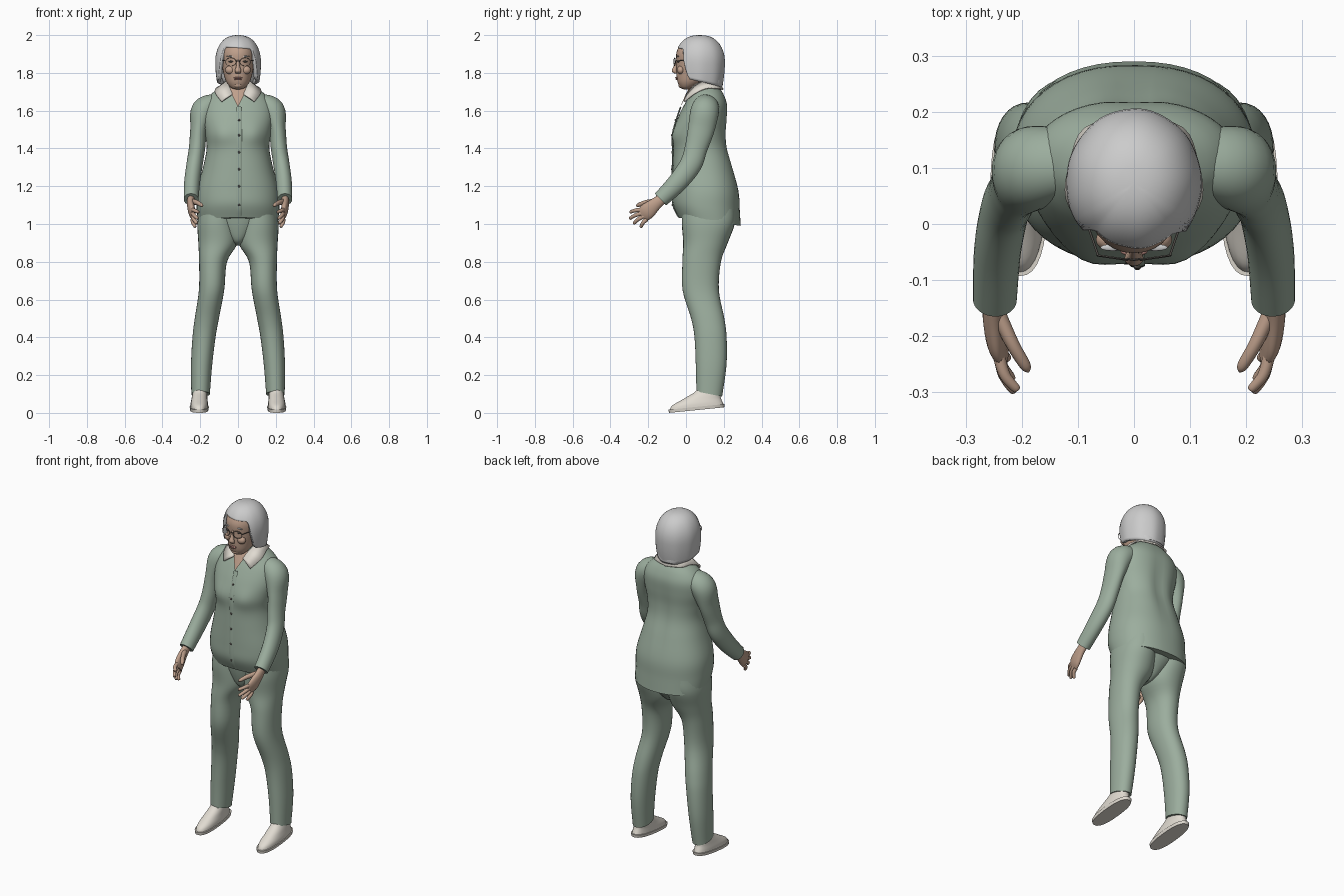
import bpy, bmesh
from math import sin, cos, pi, exp, radians
from mathutils import Vector

if "Cube" in bpy.data.objects:
    bpy.data.objects.remove(bpy.data.objects["Cube"])


def material(name, rgb):
    m = bpy.data.materials.new(name)
    m.diffuse_color = (*rgb, 1)
    m.use_nodes = True
    m.node_tree.nodes["Principled BSDF"].inputs["Base Color"].default_value = m.diffuse_color
    return m


GREEN = material("green_cloth", (0.33, 0.42, 0.34))
SKIN = material("skin", (0.52, 0.35, 0.26))
CREAM = material("cream", (0.75, 0.71, 0.64))
HAIR = material("grey_hair", (0.6, 0.6, 0.61))
DARK = material("dark", (0.1, 0.09, 0.08))
LIPS = material("lips", (0.42, 0.22, 0.19))


def build(name, verts, faces, mat, mirror=False, thick=0, angle=45):
    me = bpy.data.meshes.new(name)
    me.from_pydata(verts, [], faces)
    bm = bmesh.new()
    bm.from_mesh(me)
    bmesh.ops.remove_doubles(bm, verts=bm.verts, dist=1e-5)
    bmesh.ops.recalc_face_normals(bm, faces=bm.faces)
    bm.to_mesh(me)
    bm.free()
    ob = bpy.data.objects.new(name, me)
    bpy.context.collection.objects.link(ob)
    me.materials.append(mat)
    bpy.ops.object.select_all(action='DESELECT')
    ob.select_set(True)
    bpy.context.view_layer.objects.active = ob
    bpy.ops.object.shade_smooth_by_angle(angle=radians(angle))
    if thick:
        s = ob.modifiers.new("thickness", 'SOLIDIFY')
        s.thickness = thick
    if mirror:
        ob.modifiers.new("mirror", 'MIRROR')
    return ob


def spline(rows, steps):
    """Catmull-Rom through rows of numbers."""
    out = []
    for i in range(len(rows) - 1):
        a, b, c, d = (rows[max(0, min(len(rows) - 1, i + k))] for k in (-1, 0, 1, 2))
        for s in range(steps):
            t = s / steps
            out.append([0.5 * (2 * q + (r - p) * t + (2 * p - 5 * q + 4 * r - w) * t * t
                               + (3 * q - p - 3 * r + w) * t ** 3) for p, q, r, w in zip(a, b, c, d)])
    return out + [list(rows[-1])]


def loft(name, rows, mat, flat=True, mirror=False, power=2.0, sides=32, steps=5, warp=None):
    """rows: x, y, z, radius a, radius b[, tilt]; flat keeps rings level."""
    rows = spline([(*r, 0) if len(r) == 5 else r for r in rows], steps)
    verts = []
    for i, (x, y, z, ra, rb, tilt) in enumerate(rows):
        side, other = Vector((1, 0, 0)), Vector((0, 1, tilt))
        if not flat:
            t = Vector(rows[min(i + 1, len(rows) - 1)][:3]) - Vector(rows[max(i - 1, 0)][:3])
            t.normalize()
            side = (side - t * t.x).normalized()
            other = t.cross(side)
        for k in range(sides):
            c, s = cos(2 * pi * k / sides), sin(2 * pi * k / sides)
            c, s = (abs(v) ** (2 / power) * (1 if v > 0 else -1) for v in (c, s))
            v = Vector((x, y, z)) + side * ra * c + other * rb * s
            verts.append(warp(v) if warp else v)
    n = len(rows)
    faces = [(i * sides + k, i * sides + (k + 1) % sides, (i + 1) * sides + (k + 1) % sides, (i + 1) * sides + k)
             for i in range(n - 1) for k in range(sides)]
    faces += [tuple(range(sides)), tuple(range((n - 1) * sides, n * sides))]
    return build(name, verts, faces, mat, mirror)


def ball(name, loc, size, mat, mirror=False):
    x, y, z = loc
    a, b, c = size
    ring = [(x, y, z + c * cos(pi * i / 8), a * sin(pi * i / 8) + 1e-4, b * sin(pi * i / 8) + 1e-4) for i in range(9)]
    return loft(name, ring, mat, mirror=mirror, sides=16, steps=1)


# Jacket body, with a spine groove and bust
def cloth(v):
    if v.y > 0.12:
        v.y -= 0.012 * exp(-(v.x / 0.04) ** 2) * exp(-((v.z - 1.42) / 0.2) ** 2)
    if v.y < 0.05:
        v.y -= 0.012 * exp(-((abs(v.x) - 0.085) / 0.05) ** 2) * exp(-((v.z - 1.47) / 0.06) ** 2)
    return v


loft("jacket_body", [
    (0, .125, 1.012, .212, .165, -.13), (0, .108, 1.09, .219, .177, -.08), (0, .104, 1.18, .215, .176, -.03),
    (0, .09, 1.3, .185, .16), (0, .078, 1.4, .166, .145), (0, .074, 1.48, .175, .142),
    (0, .088, 1.56, .188, .132), (0, .105, 1.63, .182, .115), (0, .112, 1.68, .15, .092),
    (0, .108, 1.72, .1, .072), (0, .105, 1.745, .065, .055)], GREEN, power=2.25, sides=48, warp=cloth)

# Sleeves
loft("sleeve", [
    (.115, .112, 1.64, .05, .06), (.18, .1, 1.6, .068, .075), (.207, .08, 1.5, .046, .07),
    (.217, .053, 1.4, .043, .06), (.23, .025, 1.315, .043, .058), (.243, -.045, 1.22, .042, .052),
    (.248, -.135, 1.13, .039, .043)], GREEN, flat=False, mirror=True)

# Trousers
loft("trouser_leg", [
    (.105, .12, 1.08, .1, .14), (.108, .118, 1.0, .107, .14), (.106, .103, .9, .104, .118),
    (.132, .083, .8, .074, .102), (.14, .078, .65, .067, .096), (.165, .115, .5, .064, .088),
    (.18, .13, .4, .061, .085), (.193, .133, .25, .056, .081), (.198, .123, .1, .049, .068, -.2)],
    GREEN, mirror=True, power=2.15)
loft("trouser_seat", [(0, .12, 1.06, .2, .145), (0, .115, .98, .13, .125), (0, .1, .91, .05, .085),
                      (0, .1, .885, .01, .04)], GREEN)

# Shoes: sole and upper
loft("shoe_sole", [(.205, .056, .0147, .048, .146, .1), (.205, .056, .032, .051, .149, .1)],
     CREAM, mirror=True, power=2.5, steps=1)
loft("shoe_upper", [
    (.205, .056, .03, .047, .143, .1), (.205, .06, .05, .046, .132, .08), (.204, .085, .075, .042, .1, .02),
    (.202, .112, .1, .039, .07, -.1), (.2, .122, .125, .036, .055, -.2)], CREAM, mirror=True, power=2.3)

# Neck and the skin in the open collar
loft("neck", [(0, .1, 1.68, .07, .07), (0, .088, 1.74, .053, .058), (0, .08, 1.82, .052, .06)], SKIN)
build("open_neckline", [(0, -.03, 1.62), (.04, .014, 1.7), (.045, .05, 1.745), (0, .03, 1.745), (0, .0, 1.69)],
      [(0, 1, 4), (1, 2, 3, 4)], SKIN, mirror=True)

# Shirt collar
inner = spline([(.03, .002, 1.69), (.047, .035, 1.73), (.06, .08, 1.755), (.048, .13, 1.765), (0, .155, 1.765)], 4)
outer = spline([(.088, -.012, 1.65), (.122, .045, 1.695), (.115, .11, 1.722), (.088, .172, 1.72), (0, .2, 1.715)], 4)
n = len(inner)
build("shirt_collar", inner + outer, [(i, i + 1, n + i + 1, n + i) for i in range(n - 1)], CREAM,
      mirror=True, thick=.008)

# Placket and buttons down the jacket front
front = [(-.028, 1.62), (-.052, 1.55), (-.072, 1.47), (-.07, 1.38), (-.072, 1.29), (-.074, 1.2), (-.068, 1.1), (-.042, 1.04)]
loft("placket", [(.006, y, z, .014, .004) for y, z in front], GREEN, flat=False, sides=8)
for y, z in front[1:7]:
    ball("button", (.006, y - .004, z), (.006, .004, .006), DARK)

# Head and face
loft("head", [
    (0, .0, 1.713, .012, .012), (0, .005, 1.722, .037, .034), (0, .024, 1.75, .06, .068),
    (0, .05, 1.79, .075, .1), (0, .06, 1.85, .086, .11), (0, .062, 1.91, .088, .112),
    (0, .065, 1.96, .07, .085), (0, .065, 1.985, .02, .03)], SKIN, power=2.1)
loft("nose", [(0, -.046, 1.872, .006, .006), (0, -.056, 1.835, .01, .01), (0, -.061, 1.81, .017, .014),
              (0, -.052, 1.797, .012, .01)], SKIN, sides=16)
ball("cheek", (.042, -.028, 1.815), (.026, .02, .022), SKIN, True)
ball("chin", (0, -.025, 1.735), (.024, .016, .015), SKIN)
ball("upper_lip", (0, -.049, 1.774), (.024, .008, .004), LIPS)
ball("lower_lip", (0, -.047, 1.766), (.02, .008, .005), LIPS)
ball("eye", (.036, -.04, 1.86), (.014, .007, .005), DARK, True)
ball("eyebrow", (.038, -.042, 1.888), (.022, .006, .003), HAIR, True)

# Glasses: rims, bridge, temples
rim = [(.038 + .027 * cos(a), -.06 + .004 * cos(a), 1.858 + .021 * sin(a)) for a in (2 * pi * i / 24 for i in range(24))]
hoop = [(x + dx, y + dy, .0 + z + dz) for x, y, z in rim
        for dx, dy, dz in ((0, -.002, 0), ((x - .038) * .08, 0, (z - 1.858) * .08), (0, .002, 0))]
build("glasses_rim", hoop, [(3 * i + k, 3 * i + (k + 1) % 3, 3 * ((i + 1) % 24) + (k + 1) % 3, 3 * ((i + 1) % 24) + k)
                            for i in range(24) for k in range(3)], DARK, mirror=True)
for name, a, b in (("glasses_bridge", (0, -.064, 1.864), (.012, -.062, 1.862)),
                   ("glasses_temple", (.064, -.056, 1.864), (.1, .05, 1.868))):
    loft(name, [(*a, .002, .002), (*b, .002, .002)], DARK, flat=False, mirror=True, sides=8, steps=1)

# Bobbed hair: a cap cut high over the face, long at sides and back
COLS, ROWS = 72, 18
verts = []
for i in range(COLS):
    th = 2 * pi * i / COLS
    a = min(th, 2 * pi - th)
    s = min(1, max(0, (a - .72) / .42))
    s = s * s * (3 - 2 * s)
    limit = (58 + 4 * sin(th)) * (1 - s) + (150 + 26 * min(1, max(0, (a - 1.1) / 1.5))) * s
    for j in range(ROWS + 1):
        ph = limit * j / ROWS
        low = max(0, ph - 90) / 90
        r = sin(radians(ph)) ** .82 if ph < 90 else 1 - .12 * low ** 2
        z = 1.86 + .14 * (cos(radians(ph)) if ph < 90 else -low)
        r *= 1 + .008 * sin(9 * th) * j / ROWS
        verts.append((.121 * r * sin(th), .073 - .133 * r * cos(th), z))
faces = [(i * (ROWS + 1) + j, i * (ROWS + 1) + j + 1, ((i + 1) % COLS) * (ROWS + 1) + j + 1, ((i + 1) % COLS) * (ROWS + 1) + j)
         for i in range(COLS) for j in range(ROWS)]
build("hair", verts, faces, HAIR, thick=.02, angle=60)
loft("nape_hair", [(0, .13, 1.83, .09, .06), (0, .14, 1.76, .085, .055), (0, .16, 1.735, .065, .035)], HAIR)

# Hands: palm, fingers, thumb
loft("palm", [(.248, -.12, 1.14, .02, .027), (.25, -.16, 1.107, .02, .033), (.245, -.205, 1.068, .018, .043),
              (.235, -.232, 1.043, .012, .036)], SKIN, flat=False, mirror=True, sides=20)
for name, knuckle, tip in (("index_finger", (-.238, 1.075), (.208, -.296, 1.062)),
                           ("middle_finger", (-.232, 1.058), (.213, -.299, 1.028)),
                           ("ring_finger", (-.222, 1.042), (.217, -.277, 1.002)),
                           ("little_finger", (-.208, 1.025), (.225, -.24, .983))):
    k, t = Vector((.24, *knuckle)), Vector(tip)
    m = k.lerp(t, .5) + Vector((.006, -.003, .003))
    e = m.lerp(t, .9)
    loft(name, [(*k, .011, .012), (*m, .01, .01), (*e, .008, .008), (*t, .002, .002)], SKIN,
         flat=False, mirror=True, sides=12)
loft("thumb", [(.24, -.165, 1.118, .014, .016), (.216, -.215, 1.113, .012, .013), (.194, -.252, 1.1, .01, .01),
               (.188, -.264, 1.094, .002, .002)], SKIN, flat=False, mirror=True, sides=12)
